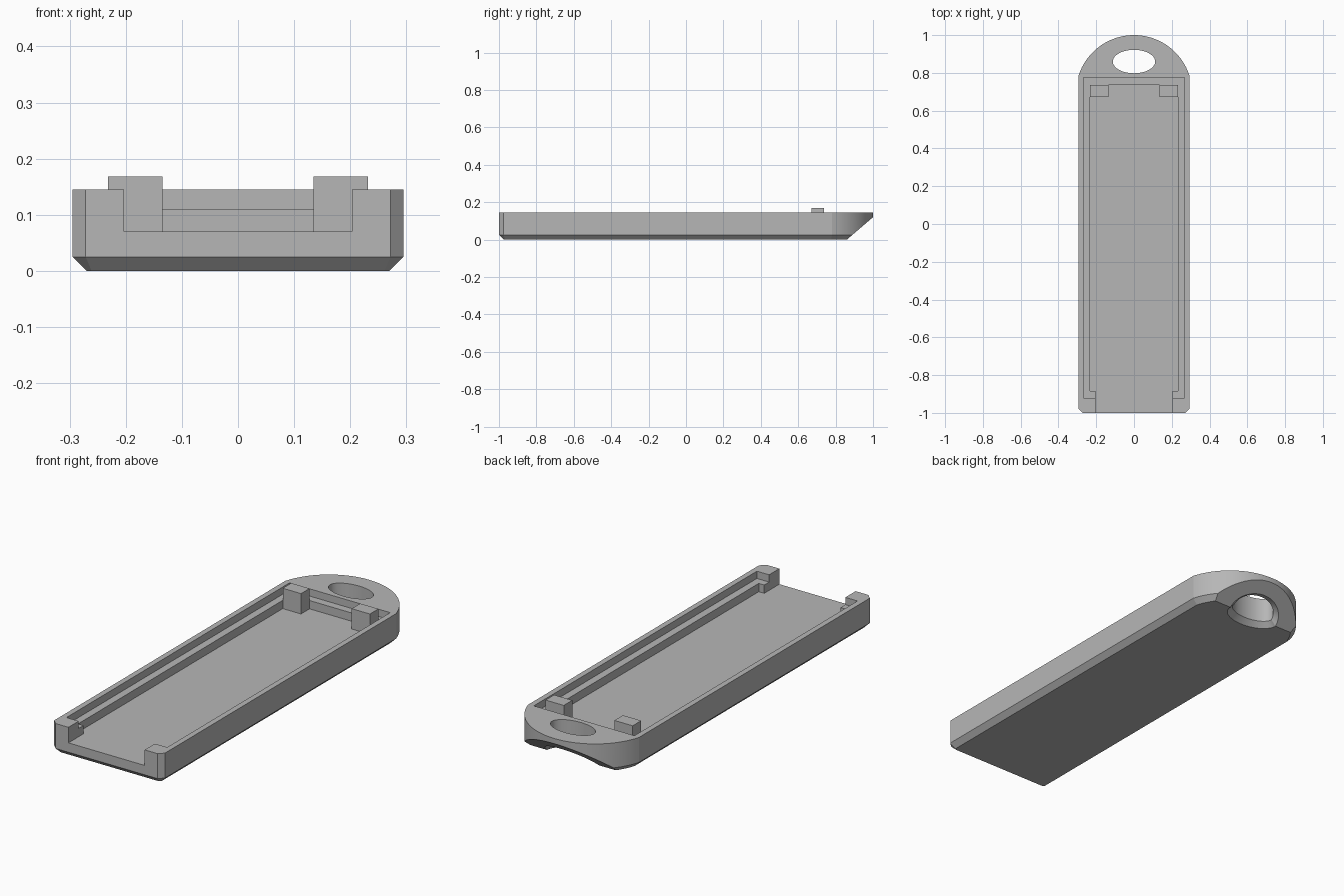
import bpy, bmesh, math

if "Cube" in bpy.data.objects:
    bpy.data.objects.remove(bpy.data.objects["Cube"])

grey = bpy.data.materials.new("plain grey")
grey.use_nodes = True
colour = (0.47, 0.47, 0.47, 1)
grey.diffuse_color = colour
grey.node_tree.nodes["Principled BSDF"].inputs["Base Color"].default_value = colour

HALF, TOP, BEVEL = 0.295, 0.145, 0.025
ARC_Y, ARC_R = 0.692, 0.308
HOLE_Y, HOLE_A, HOLE_B = 0.86, 0.112, 0.062
SLOPE_Y, SLOPE = 0.86, 0.857


def loft(name, rings):
    """Skin matching rings of points into a closed solid."""
    bm = bmesh.new()
    loops = [[bm.verts.new(p) for p in ring] for ring in rings]
    n = len(loops[0])
    for low, high in zip(loops, loops[1:]):
        for i in range(n):
            j = (i + 1) % n
            bm.faces.new((low[i], low[j], high[j], high[i]))
    bm.faces.new(loops[0])
    bm.faces.new(loops[-1])
    bmesh.ops.recalc_face_normals(bm, faces=bm.faces)
    mesh = bpy.data.meshes.new(name)
    bm.to_mesh(mesh)
    bm.free()
    mesh.materials.append(grey)
    obj = bpy.data.objects.new(name, mesh)
    bpy.context.collection.objects.link(obj)
    return obj


def prism(name, points, z0, z1):
    return loft(name, [[(x, y, z) for x, y in points] for z in (z0, z1)])


def rectangle(x0, x1, y0, y1):
    return [(x0, y0), (x1, y0), (x1, y1), (x0, y1)]


def activate(obj):
    bpy.ops.object.select_all(action="DESELECT")
    obj.select_set(True)
    bpy.context.view_layer.objects.active = obj


def carve(obj, cutter):
    cutter.hide_render = True
    mod = obj.modifiers.new("carve", "BOOLEAN")
    mod.operation, mod.solver, mod.object = "DIFFERENCE", "EXACT", cutter
    activate(obj)
    bpy.ops.object.modifier_apply(modifier=mod.name)
    bpy.data.objects.remove(cutter)


def outline(d, z):
    """Body outline moved inwards by d: clipped front corners, arched back."""
    w, f, r = HALF - d, -1 + d, ARC_R - d
    c = 0.0235 - d * (2 - math.sqrt(2))
    pts = [(-w, f + c, z), (-w + c, f, z), (w - c, f, z), (w, f + c, z)]
    start = math.acos(w / r)
    for i in range(45):
        a = start + (math.pi - 2 * start) * i / 44
        pts.append((r * math.cos(a), ARC_Y + r * math.sin(a), z))
    return pts


# Tray body with bevelled underside
tray = loft("tray_body", [outline(BEVEL, 0), outline(0, BEVEL), outline(0, TOP)])

# Sloped underside of the loop end
wedge = [(SLOPE_Y - 0.2 / SLOPE, -0.2), (1.2, (1.2 - SLOPE_Y) * SLOPE), (1.2, -0.2)]
carve(tray, loft("slope_cutter", [[(x, y, z) for y, z in wedge] for x in (-0.5, 0.5)]))


# Oval hole, flared where it meets the underside
def oval(grow, height, follow=True):
    ring = []
    for i in range(64):
        a = math.tau * i / 64
        y = HOLE_Y + (HOLE_B + grow) * math.sin(a)
        base = max(0, (y - SLOPE_Y) * SLOPE) if follow else 0
        ring.append(((HOLE_A + grow) * math.cos(a), y, base + height))
    return ring


carve(tray, loft("hole_cutter", [oval(0.05, -0.025), oval(0, 0.025), oval(0, 0.3, False)]))

# Rebate for the lid, then the deep pocket that opens through the front
carve(tray, prism("rebate_cutter", rectangle(-0.268, 0.268, -0.922, 0.775), 0.11, 0.3))
side = [(0.203, -1.1), (0.203, -0.885), (0.232, -0.885), (0.232, 0.737)]
pocket = side + [(-x, y) for x, y in reversed(side)]
carve(tray, prism("pocket_cutter", pocket, 0.07, 0.3))

activate(tray)
bpy.ops.object.shade_smooth_by_angle(angle=math.radians(12))

# Stop posts at the back of the pocket
for label, s in (("left", 1), ("right", -1)):
    x0, x1 = sorted((0.135 * s, 0.232 * s))
    prism(label + "_post", rectangle(x0, x1, 0.672, 0.737), 0.065, 0.168)
